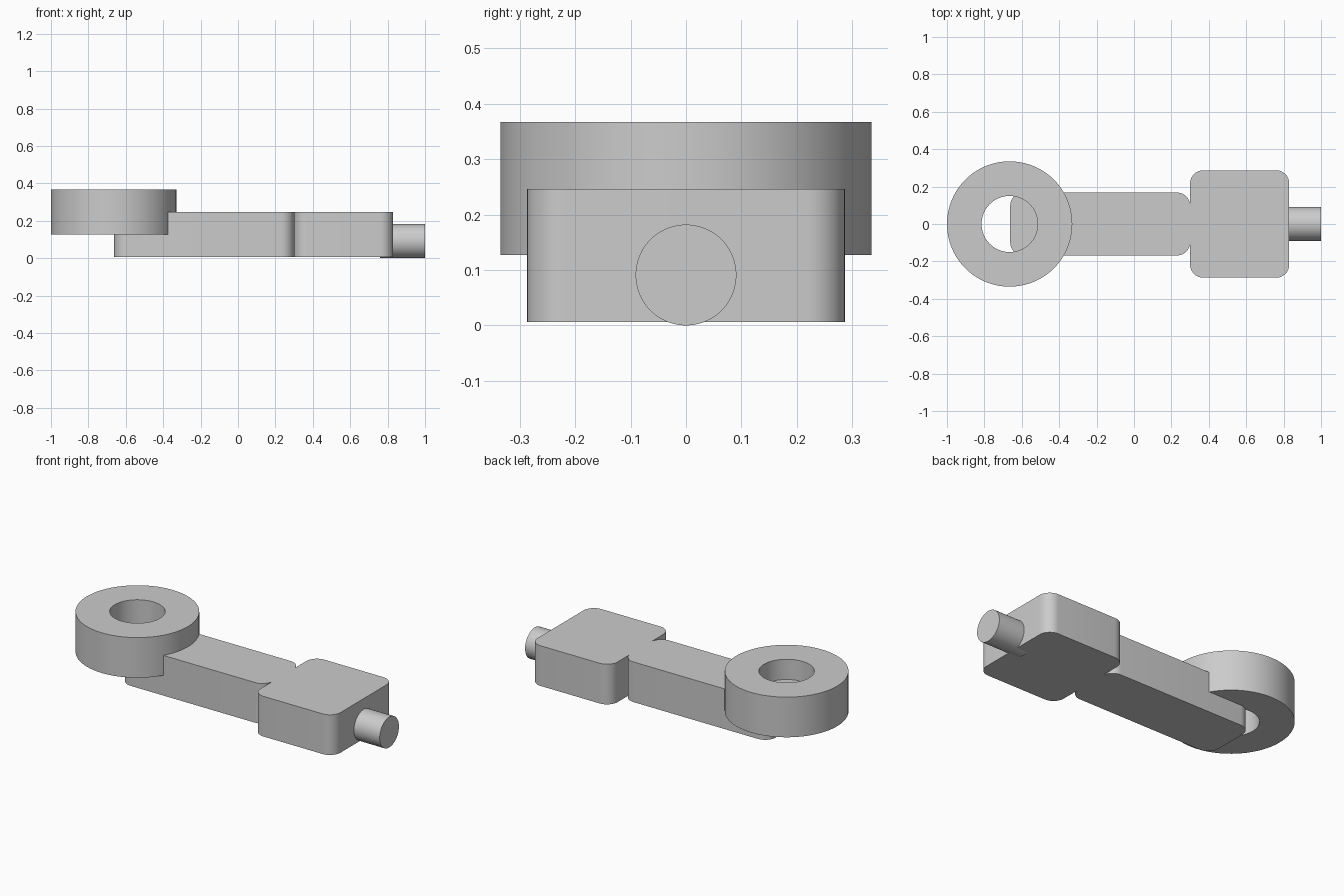
import bpy
import bmesh
from math import cos, sin, pi, radians
from mathutils import Matrix

cube = bpy.data.objects.get("Cube")
if cube:
    bpy.data.objects.remove(cube, do_unlink=True)

grey = bpy.data.materials.new("light grey")
grey.use_nodes = True
colour = (0.6, 0.6, 0.6, 1)
grey.diffuse_color = colour
grey.node_tree.nodes["Principled BSDF"].inputs["Base Color"].default_value = colour


def finish(bm, name):
    bmesh.ops.recalc_face_normals(bm, faces=bm.faces[:])
    mesh = bpy.data.meshes.new(name)
    bm.to_mesh(mesh)
    bm.free()
    mesh.materials.append(grey)
    obj = bpy.data.objects.new(name, mesh)
    bpy.context.collection.objects.link(obj)
    bpy.ops.object.select_all(action='DESELECT')
    obj.select_set(True)
    bpy.context.view_layer.objects.active = obj
    bpy.ops.object.shade_smooth_by_angle(angle=radians(30))
    return obj


def rounded_block(name, x0, x1, half_y, z0, z1, radius):
    """Box with its four vertical edges rounded."""
    bm = bmesh.new()
    size = Matrix.Diagonal((x1 - x0, 2 * half_y, z1 - z0, 1))
    place = Matrix.Translation(((x0 + x1) / 2, 0, (z0 + z1) / 2))
    bmesh.ops.create_cube(bm, size=1, matrix=place @ size)
    upright = [e for e in bm.edges
               if abs(e.verts[0].co.z - e.verts[1].co.z) > 0.01]
    bmesh.ops.bevel(bm, geom=upright, offset=radius, segments=10,
                    profile=0.5, affect='EDGES')
    return finish(bm, name)


def ring(name, x, outer, inner, z0, z1, sides=96):
    """Flat ring with a straight bore, spun from its rectangular section."""
    bm = bmesh.new()
    section = [(inner, z0), (outer, z0), (outer, z1), (inner, z1)]
    loops = []
    for i in range(sides):
        a = 2 * pi * i / sides
        loops.append([bm.verts.new((x + r * cos(a), r * sin(a), z))
                      for r, z in section])
    for i in range(sides):
        here, there = loops[i], loops[(i + 1) % sides]
        for j in range(4):
            k = (j + 1) % 4
            bm.faces.new((here[j], there[j], there[k], here[k]))
    return finish(bm, name)


def pin(name, x0, x1, radius, z):
    """Solid cylinder lying along x."""
    bm = bmesh.new()
    place = Matrix.Translation(((x0 + x1) / 2, 0, z)) @ Matrix.Rotation(pi / 2, 4, 'Y')
    bmesh.ops.create_cone(bm, cap_ends=True, segments=64, radius1=radius,
                          radius2=radius, depth=x1 - x0, matrix=place)
    return finish(bm, name)


# Raised eye ring, arm running into it, end block and its pin
ring("eye_ring", -0.665, 0.335, 0.15, 0.127, 0.367)
rounded_block("arm", -0.662, 0.3, 0.168, 0.006, 0.246, 0.07)
rounded_block("end_block", 0.3, 0.83, 0.287, 0.006, 0.246, 0.07)
pin("end_pin", 0.76, 1.0, 0.091, 0.091)
